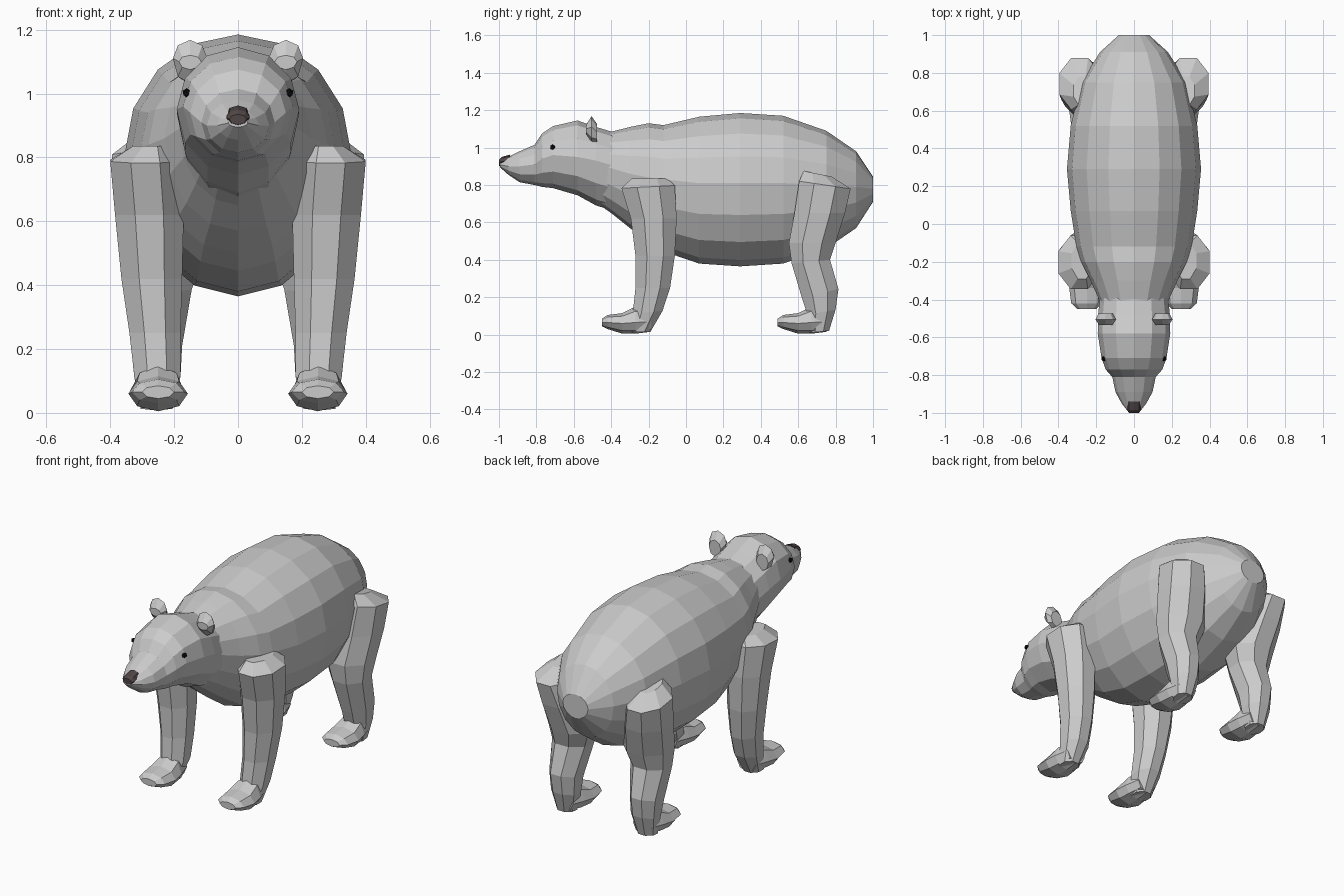
import bpy, bmesh
from math import sin, cos, pi


def make_object(name, bm, mirror=False, color=None):
    bmesh.ops.recalc_face_normals(bm, faces=bm.faces)
    me = bpy.data.meshes.new(name)
    bm.to_mesh(me)
    bm.free()
    ob = bpy.data.objects.new(name, me)
    bpy.context.collection.objects.link(ob)
    if mirror:
        mod = ob.modifiers.new("mirror", 'MIRROR')
        mod.use_mirror_merge = False
    if color:
        mat = bpy.data.materials.new(name + "_colour")
        mat.diffuse_color = color
        me.materials.append(mat)
    return ob


def skin(bm, loops):
    # bridge consecutive rings of points and close both ends
    rows = [[bm.verts.new(p) for p in loop] for loop in loops]
    n = len(rows[0])
    for a, b in zip(rows, rows[1:]):
        for i in range(n):
            j = (i + 1) % n
            bm.faces.new((a[i], a[j], b[j], b[i]))
    bm.faces.new(rows[0])
    bm.faces.new(rows[-1])


def along_y(bm, rings, n, cx=0.0):
    # ring: y, bottom z, widest z, top z, half width
    loops = []
    for y, lo, mid, hi, w in rings:
        loop = []
        for i in range(n):
            a = 2 * pi * i / n
            s = sin(a)
            loop.append((cx + w * cos(a), y, mid + s * (hi - mid if s > 0 else mid - lo)))
        loops.append(loop)
    skin(bm, loops)


def along_z(bm, rings, n=8):
    # ring: z, front y, back y, inner x, outer x, slope of the ring along y
    k = 1 / cos(pi / n)
    loops = []
    for z, y0, y1, x0, x1, tilt in rings:
        loop = []
        for i in range(n):
            a = 2 * pi * (i + 0.5) / n
            dy = (y1 - y0) / 2 * k * sin(a)
            loop.append(((x0 + x1) / 2 + (x1 - x0) / 2 * k * cos(a),
                         (y0 + y1) / 2 + dy, z + tilt * dy))
        loops.append(loop)
    skin(bm, loops)


# torso with neck
bm = bmesh.new()
along_y(bm, [
    (-0.50, 0.72, 0.92, 1.08, 0.15),
    (-0.40, 0.65, 0.89, 1.085, 0.185),
    (-0.30, 0.57, 0.86, 1.11, 0.23),
    (-0.20, 0.50, 0.84, 1.13, 0.28),
    (-0.12, 0.445, 0.83, 1.12, 0.305),
    (0.07, 0.38, 0.81, 1.165, 0.335),
    (0.29, 0.365, 0.81, 1.185, 0.355),
    (0.52, 0.38, 0.81, 1.17, 0.335),
    (0.75, 0.46, 0.80, 1.09, 0.28),
    (0.91, 0.57, 0.79, 0.98, 0.18),
    (1.00, 0.71, 0.78, 0.845, 0.08)], 16)
make_object("torso", bm)

# head with muzzle
bm = bmesh.new()
along_y(bm, [
    (-0.995, 0.895, 0.908, 0.925, 0.03),
    (-0.95, 0.855, 0.90, 0.95, 0.065),
    (-0.89, 0.815, 0.90, 0.98, 0.098),
    (-0.81, 0.80, 0.91, 1.015, 0.115),
    (-0.77, 0.79, 0.94, 1.075, 0.15),
    (-0.71, 0.783, 0.96, 1.115, 0.172),
    (-0.58, 0.745, 0.95, 1.145, 0.192),
    (-0.48, 0.69, 0.93, 1.11, 0.19),
    (-0.38, 0.66, 0.90, 1.08, 0.18)], 12)
make_object("head", bm)

# nose
bm = bmesh.new()
along_y(bm, [
    (-1.00, 0.902, 0.92, 0.935, 0.027),
    (-0.985, 0.90, 0.925, 0.95, 0.037),
    (-0.94, 0.905, 0.935, 0.963, 0.036)], 8)
make_object("nose", bm, color=(0.08, 0.06, 0.06, 1))

# ears: thin plates leaning back
bm = bmesh.new()
along_y(bm, [
    (-0.535, 1.075, 1.10, 1.12, 0.035),
    (-0.505, 1.03, 1.11, 1.168, 0.054),
    (-0.475, 1.03, 1.08, 1.125, 0.038)], 8, cx=0.15)
make_object("ears", bm, mirror=True)

# eyes
bm = bmesh.new()
bmesh.ops.create_icosphere(bm, subdivisions=1, radius=0.015)
bmesh.ops.translate(bm, verts=bm.verts, vec=(0.16, -0.713, 1.002))
make_object("eyes", bm, mirror=True, color=(0.005, 0.005, 0.005, 1))

# front legs
bm = bmesh.new()
along_z(bm, [
    (0.835, -0.29, -0.10, 0.22, 0.33, 0.0),
    (0.79, -0.345, -0.06, 0.18, 0.40, 0.05),
    (0.62, -0.295, -0.05, 0.17, 0.385, 0.0),
    (0.42, -0.27, -0.06, 0.175, 0.365, 0.0),
    (0.25, -0.27, -0.085, 0.18, 0.34, 0.0),
    (0.12, -0.285, -0.125, 0.18, 0.325, 0.1),
    (0.015, -0.30, -0.19, 0.205, 0.305, 0.0)])
make_object("front_legs", bm, mirror=True)

# hind legs
bm = bmesh.new()
along_z(bm, [
    (0.86, 0.63, 0.78, 0.23, 0.32, -0.2),
    (0.80, 0.605, 0.88, 0.18, 0.395, -0.15),
    (0.65, 0.58, 0.85, 0.14, 0.385, 0.0),
    (0.49, 0.55, 0.80, 0.11, 0.365, 0.0),
    (0.39, 0.565, 0.77, 0.145, 0.35, 0.1),
    (0.22, 0.62, 0.815, 0.175, 0.335, 0.25),
    (0.12, 0.65, 0.80, 0.18, 0.325, 0.2),
    (0.015, 0.66, 0.765, 0.205, 0.305, 0.1)])
make_object("hind_legs", bm, mirror=True)

# paws
for name, y in (("front_paws", -0.45), ("hind_paws", 0.49)):
    bm = bmesh.new()
    along_y(bm, [
        (y, 0.045, 0.065, 0.085, 0.05),
        (y + 0.03, 0.03, 0.065, 0.105, 0.082),
        (y + 0.11, 0.005, 0.06, 0.115, 0.093),
        (y + 0.18, 0.005, 0.065, 0.15, 0.082),
        (y + 0.26, 0.015, 0.07, 0.14, 0.06)], 8, cx=0.25)
    make_object(name, bm, mirror=True)
